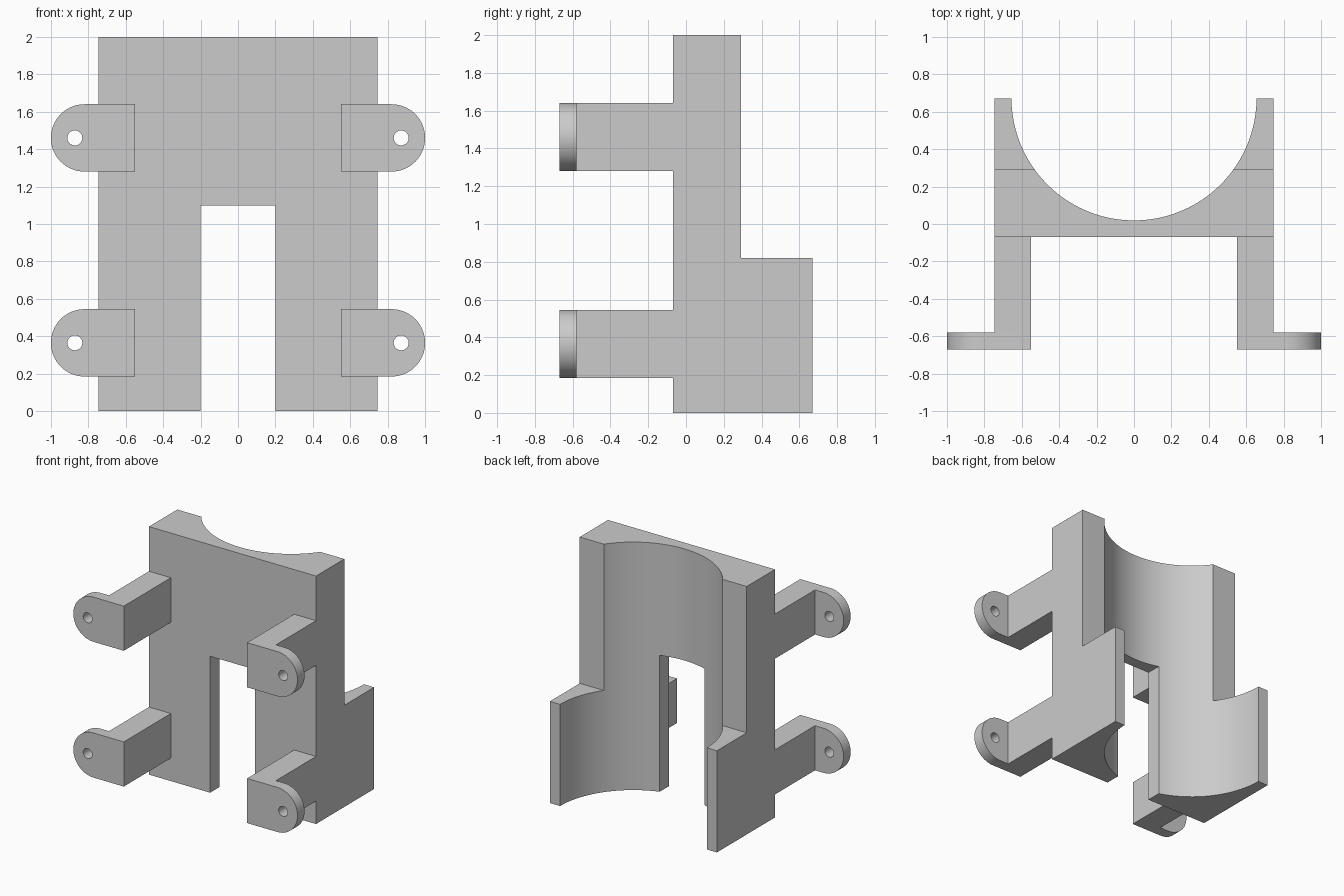
import bpy, bmesh, math
from mathutils import Vector

cube = bpy.data.objects.get("Cube")
if cube:
    bpy.data.objects.remove(cube, do_unlink=True)

grey = bpy.data.materials.new("plain grey")
grey.use_nodes = True
grey.diffuse_color = (0.6, 0.6, 0.6, 1)
grey.node_tree.nodes["Principled BSDF"].inputs["Base Color"].default_value = (0.6, 0.6, 0.6, 1)


def prism(name, profile, axis, start, end):
    """Extrude a 2D profile along an axis; the profile uses the other two axes in order."""
    bm = bmesh.new()
    verts = []
    for a, b in profile:
        co = [a, b]
        co.insert("xyz".index(axis), start)
        verts.append(bm.verts.new(co))
    face = bm.faces.new(verts)
    moved = bmesh.ops.extrude_face_region(bm, geom=[face])["geom"]
    offset = Vector([end - start if c == axis else 0 for c in "xyz"])
    bmesh.ops.translate(bm, vec=offset, verts=[g for g in moved if isinstance(g, bmesh.types.BMVert)])
    bmesh.ops.recalc_face_normals(bm, faces=bm.faces)
    mesh = bpy.data.meshes.new(name)
    bm.to_mesh(mesh)
    bm.free()
    mesh.materials.append(grey)
    obj = bpy.data.objects.new(name, mesh)
    bpy.context.collection.objects.link(obj)
    return obj


def arc(cx, cy, r, a0, a1, n):
    return [(cx + r * math.cos(a0 + (a1 - a0) * i / n),
             cy + r * math.sin(a0 + (a1 - a0) * i / n)) for i in range(n + 1)]


def circle(cx, cy, r, n):
    return arc(cx, cy, r, 0, math.tau, n)[:-1]


def rect(a0, a1, b0, b1):
    return [(a0, b0), (a1, b0), (a1, b1), (a0, b1)]


def combine(obj, other, operation):
    """Apply a boolean and discard the second object."""
    mod = obj.modifiers.new("boolean", "BOOLEAN")
    mod.operation, mod.solver, mod.object = operation, "EXACT", other
    graph = bpy.context.evaluated_depsgraph_get()
    mesh = bpy.data.meshes.new_from_object(obj.evaluated_get(graph))
    obj.modifiers.clear()
    obj.data = mesh
    bpy.data.objects.remove(other, do_unlink=True)


def smooth(obj):
    bpy.ops.object.select_all(action="DESELECT")
    obj.select_set(True)
    bpy.context.view_layer.objects.active = obj
    bpy.ops.object.shade_smooth_by_angle(angle=math.radians(30))


# Stepped body with a round cradle at the back and a slot from below
FRONT, STEP, BACK = -0.07, 0.29, 0.67
body = prism("cradle_body", [(FRONT, 0), (BACK, 0), (BACK, 0.82), (STEP, 0.82),
                             (STEP, 2), (FRONT, 2)], "x", -0.745, 0.745)
combine(body, prism("cradle_cutter", circle(0, 0.674, 0.655, 96), "z", -0.2, 2.2), "DIFFERENCE")
combine(body, prism("slot_cutter", rect(-0.2, 0.2, -0.2, 1.1), "y", -0.5, 1), "DIFFERENCE")
smooth(body)

# Four mounting arms, each ending in a rounded ear with a screw hole
R = 0.18
for level, z in (("lower", 0.365), ("upper", 1.46)):
    for side, s in (("left", 1), ("right", -1)):
        arm = prism(f"{level}_{side}_arm", rect(s * 0.55, s * 0.745, z - R, z + R),
                    "y", -0.58, FRONT)
        outline = [(0.55, z - R)] + arc(1 - R, z, R, -math.pi / 2, math.pi / 2, 32) + [(0.55, z + R)]
        ear = prism("ear", [(s * x, h) for x, h in outline], "y", -0.67, -0.58)
        combine(ear, prism("hole_cutter", circle(s * 0.872, z, 0.04, 32), "y", -0.8, -0.4), "DIFFERENCE")
        combine(arm, ear, "UNION")
        smooth(arm)
